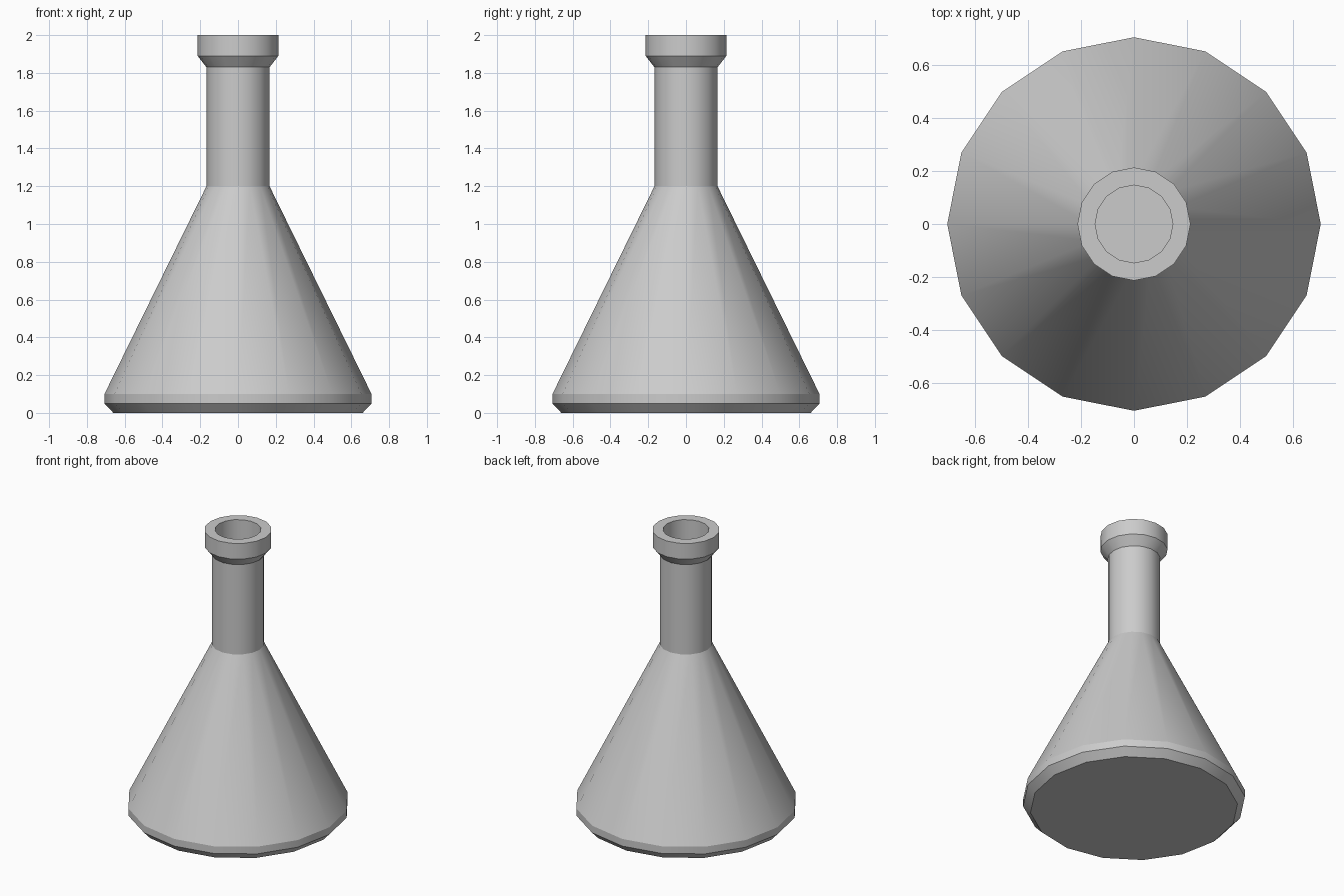
import bpy, bmesh, math

if "Cube" in bpy.data.objects:
    bpy.data.objects.remove(bpy.data.objects["Cube"])

SIDES = 16

# flask profile (radius, height): outside from base to lip, then down the inside
profile = [
    (0.66, 0.0), (0.707, 0.05), (0.707, 0.10),
    (0.167, 1.20), (0.167, 1.83),
    (0.214, 1.89), (0.214, 2.0),
    (0.147, 2.0), (0.147, 1.195),
    (0.68, 0.105), (0.68, 0.06), (0.65, 0.025),
]

bm = bmesh.new()
rings = []
for r, z in profile:
    rings.append([bm.verts.new((r * math.cos(2 * math.pi * i / SIDES),
                                r * math.sin(2 * math.pi * i / SIDES), z))
                  for i in range(SIDES)])

# walls
for a, b in zip(rings, rings[1:]):
    for i in range(SIDES):
        j = (i + 1) % SIDES
        bm.faces.new((a[i], a[j], b[j], b[i]))

# underside and inner floor
bm.faces.new(rings[0][::-1])
bm.faces.new(rings[-1])
bmesh.ops.recalc_face_normals(bm, faces=bm.faces)

mesh = bpy.data.meshes.new("conical_flask")
bm.to_mesh(mesh)
bm.free()
flask = bpy.data.objects.new("conical_flask", mesh)
bpy.context.collection.objects.link(flask)

# smooth around the body, crisp at profile corners
bpy.context.view_layer.objects.active = flask
flask.select_set(True)
bpy.ops.object.shade_smooth_by_angle(angle=math.radians(24))
